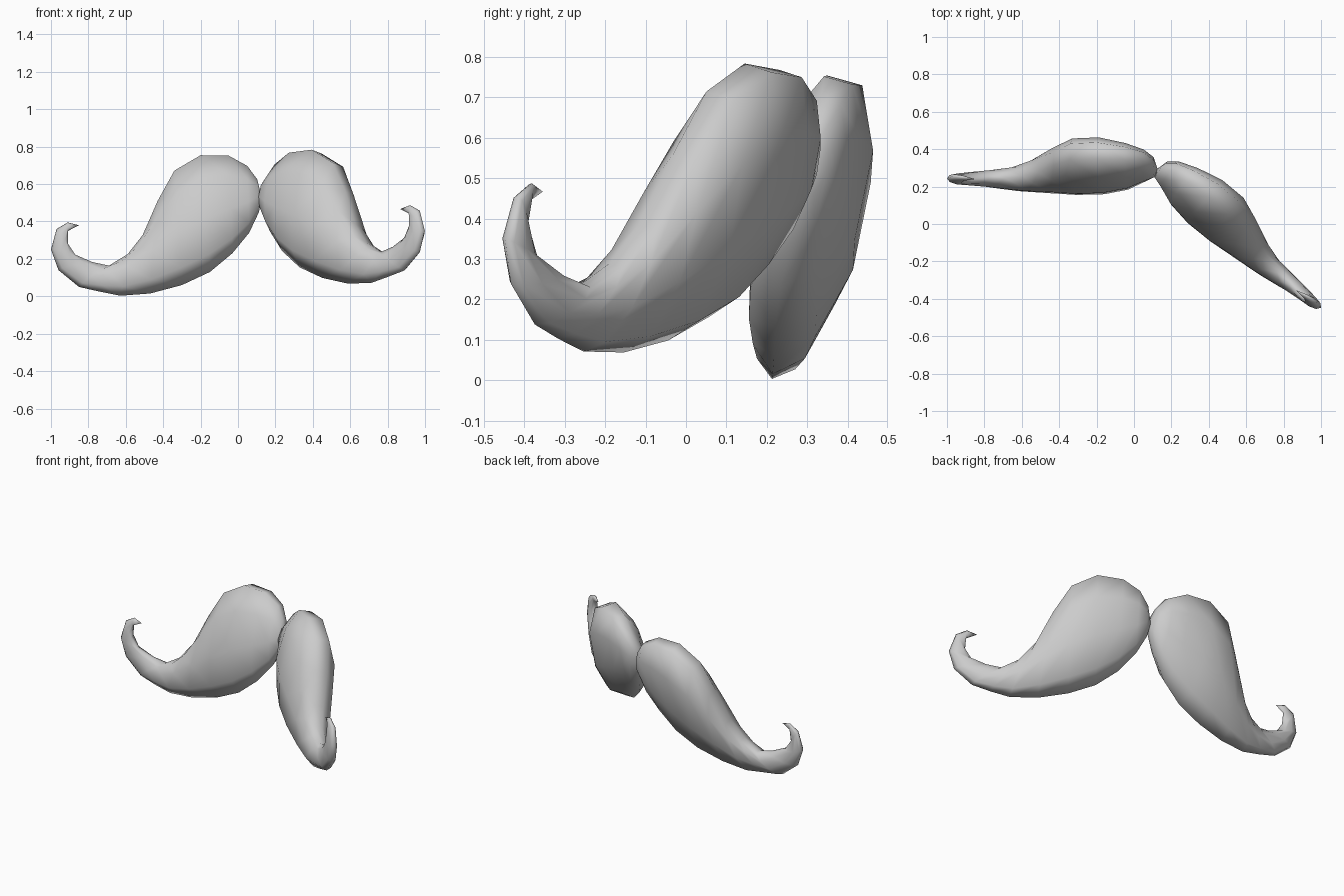
import bpy, bmesh, math
from mathutils import Vector, Matrix

if "Cube" in bpy.data.objects:
    bpy.data.objects.remove(bpy.data.objects["Cube"])

# Stations of one half: upper x,z, lower x,z, centre y, half thickness
STATIONS = [
    (.103, .62, .112, .45, .302, .05),
    (.05, .69, .06, .34, .31, .073),
    (-.05, .742, -.03, .23, .305, .105),
    (-.20, .742, -.15, .13, .307, .13),
    (-.34, .66, -.30, .06, .302, .13),
    (-.43, .50, -.47, .015, .282, .102),
    (-.51, .32, -.63, .003, .257, .075),
    (-.59, .22, -.74, .025, .245, .055),
    (-.69, .16, -.85, .05, .245, .045),
    (-.78, .18, -.96, .14, .243, .036),
    (-.87, .22, -1.0, .25, .24, .03),
    (-.91, .28, -.97, .36, .243, .022),
    (-.91, .35, -.91, .395, .245, .012),
]
INNER, TIP = Vector((.127, .29, .53)), Vector((-.85, .24, .38))
SIDES, LEAN = 9, .28
NORMAL = Vector((0, 1, -LEAN)).normalized()


def half(name, place):
    bm = bmesh.new()
    rings = []
    for ux, uz, lx, lz, y, depth in STATIONS:
        centre = Vector(((ux + lx) / 2, y, (uz + lz) / 2))
        along = Vector(((ux - lx) / 2, LEAN * (uz - lz) / 2, (uz - lz) / 2))
        ring = []
        for i in range(SIDES):
            a = (i + .5) * math.tau / SIDES
            c = math.cos(a)
            if c > 0:
                c /= math.cos(math.pi / SIDES)
            ring.append(bm.verts.new(place(centre + along * c + NORMAL * depth * 1.02 * math.sin(a))))
        rings.append(ring)
    for r, s in zip(rings, rings[1:]):
        for i in range(SIDES):
            j = (i + 1) % SIDES
            bm.faces.new((r[i], r[j], s[j], s[i]))
    # close both ends to a point
    for ring, point in ((rings[0], INNER), (rings[-1], TIP)):
        v = bm.verts.new(place(point))
        for i in range(SIDES):
            bm.faces.new((ring[i], ring[(i + 1) % SIDES], v))
    bmesh.ops.recalc_face_normals(bm, faces=bm.faces)
    for f in bm.faces:
        f.smooth = True
    mesh = bpy.data.meshes.new(name)
    bm.to_mesh(mesh)
    bm.free()
    bpy.context.collection.objects.link(bpy.data.objects.new(name, mesh))


def frame(a, b):
    e1 = Vector(a).normalized()
    e2 = (Vector(b) - e1 * Vector(b).dot(e1)).normalized()
    return Matrix((e1, e2, e1.cross(e2))).transposed()


# Right half: mirrored about the meeting point, then swung and tilted there
HINGE = Vector((.125, .29, .5))
TURN = frame((.875, -.745, -.15), (.585, -.56, -.43)) @ \
    frame((1.125, -.05, -.25), (.755, -.09, -.495)).transposed()


def swung(p):
    d = p - HINGE
    return HINGE + TURN @ Vector((-d.x, d.y, d.z))


half("left_moustache_half", lambda p: p)
half("right_moustache_half", swung)
